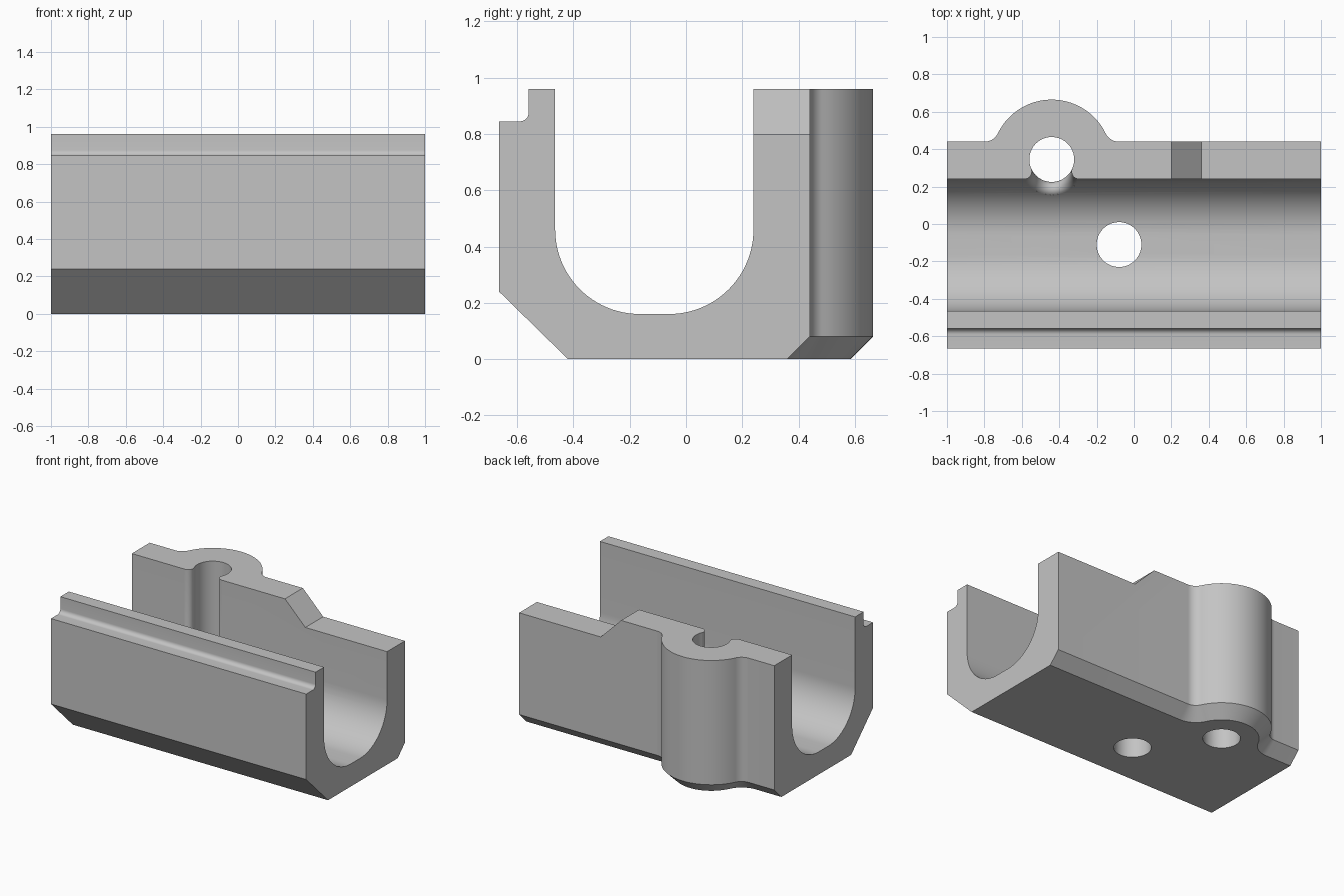
import bpy, bmesh
from math import sin, cos, pi, sqrt, atan2, acos
from mathutils import Vector

if "Cube" in bpy.data.objects:
    bpy.data.objects.remove(bpy.data.objects["Cube"])

grey = bpy.data.materials.new("plain grey")
grey.use_nodes = True
grey.diffuse_color = (0.55, 0.55, 0.55, 1)
grey.node_tree.nodes["Principled BSDF"].inputs["Base Color"].default_value = grey.diffuse_color


def arc(cx, cy, r, a0, a1, n):
    return [(cx + r * cos(a0 + (a1 - a0) * i / n), cy + r * sin(a0 + (a1 - a0) * i / n))
            for i in range(n + 1)]


def loft(name, loops, strip_caps=False):
    """Solid skinned through matching closed loops."""
    bm = bmesh.new()
    rings = [[bm.verts.new(p) for p in loop] for loop in loops]
    n = len(rings[0])
    for a, b in zip(rings, rings[1:]):
        for i in range(n):
            j = (i + 1) % n
            bm.faces.new((a[i], a[j], b[j], b[i]))
    for ring in (rings[0], rings[-1]):
        if strip_caps:
            for i in range(n // 2 - 1):
                bm.faces.new((ring[i], ring[i + 1], ring[n - 2 - i], ring[n - 1 - i]))
        else:
            bm.faces.new(ring)
    bmesh.ops.recalc_face_normals(bm, faces=bm.faces)
    mesh = bpy.data.meshes.new(name)
    bm.to_mesh(mesh)
    bm.free()
    mesh.materials.append(grey)
    obj = bpy.data.objects.new(name, mesh)
    bpy.context.collection.objects.link(obj)
    return obj


def boolean(target, cutter, operation="DIFFERENCE"):
    """Apply one boolean and discard the cutter."""
    bpy.context.view_layer.objects.active = target
    mod = target.modifiers.new("cut", "BOOLEAN")
    mod.operation, mod.solver, mod.object = operation, "EXACT", cutter
    bpy.ops.object.modifier_apply(modifier=mod.name)
    bpy.data.objects.remove(cutter)


# Shared dimensions
HOLE = Vector((-0.44, 0.345, 0))
HOLE_R, LIP_R = 0.12, 0.04
TOP, WALL_Y, FRONT_Y = 0.96, 0.24, -0.465
TROUGH_R, TROUGH_Z = 0.30, 0.46
AXIS_Y = WALL_Y - TROUGH_R

# Channel cross-section: front wall with ledge, round trough, thick back wall
profile = [(-0.42, 0), (-0.665, 0.24), (-0.665, 0.845)]
profile += arc(-0.59, 0.875, 0.03, -pi / 2, 0, 8)
profile += [(-0.56, TOP), (FRONT_Y, TOP)]
profile += arc(FRONT_Y + TROUGH_R, TROUGH_Z, TROUGH_R, pi, 1.5 * pi, 24)
profile += arc(AXIS_Y, TROUGH_Z, TROUGH_R, 1.5 * pi, 2 * pi, 24)
profile += [(WALL_Y, TOP), (0.8, TOP), (0.8, 0)]
body = loft("channel_block", [[(x, y, z) for y, z in profile] for x in (-1, 1)])


# Back outline with the filleted round boss, inset at the bottom for the chamfer
def outline(inset, z):
    R, r, back = 0.32, 0.08, 0.44
    dy = back + r - HOLE.y
    dx = sqrt((R + r) ** 2 - dy ** 2)
    a = atan2(dy, dx)
    pts = [(-1.2, -0.8), (-1.2, back - inset)]
    pts += arc(HOLE.x - dx, back + r, r + inset, -pi / 2, -a, 12)
    pts += arc(HOLE.x, HOLE.y, R - inset, pi - a, a, 48)[1:-1]
    pts += arc(HOLE.x + dx, back + r, r + inset, pi + a, 1.5 * pi, 12)
    pts += [(1.2, back - inset), (1.2, -0.8)]
    return [(x, y, z) for x, y in pts]


plan = loft("plan_block", [outline(0.08, 0), outline(0, 0.08), outline(0, 1.2)])
# the plan block starts exactly at the base, so lower its first ring a little
for v in plan.data.vertices:
    if v.co.z == 0:
        continue
boolean(body, plan, "INTERSECT")

# Step down in the back wall
notch = [(0.20, TOP), (0.36, 0.80), (1.2, 0.80), (1.2, 1.2), (0.20, 1.2)]
boolean(body, loft("notch_cutter", [[(x, y, z) for x, z in notch] for y in (0.1, 0.6)]))

# Boss hole and floor hole
for cx, cy in ((HOLE.x, HOLE.y), (-0.08, -0.11)):
    ring = arc(cx, cy, HOLE_R, 0, 2 * pi, 64)[:-1]
    boolean(body, loft("hole_cutter", [[(x, y, z) for x, y in ring] for z in (-0.2, 1.3)]))

# Rounded lip where the boss hole breaks into the trough
limit = acos((HOLE.y - WALL_Y - LIP_R) / (HOLE_R + LIP_R))
sections = []
for k in range(33):
    t = limit * (k / 16 - 1)
    c = HOLE + (HOLE_R + LIP_R) * Vector((sin(t), -cos(t), 0))
    reach = TROUGH_R + LIP_R
    c.z = TROUGH_Z - sqrt(max(0, reach ** 2 - (c.y - AXIS_Y) ** 2))
    to_hole = Vector((-sin(t), cos(t), 0))
    to_axis = Vector((0, AXIS_Y - c.y, TROUGH_Z - c.z)).normalized()
    low = [c + LIP_R * to_hole.slerp(to_axis, i / 12) for i in range(13)]
    low = [low[0] + 0.06 * to_hole] + low + [low[-1] + 0.03 * to_axis]
    sections.append(low + [Vector((p.x, p.y, 1.3)) for p in reversed(low)])
boolean(body, loft("lip_cutter", sections, True))

# Smooth curved walls, crisp edges
bpy.ops.object.select_all(action="DESELECT")
body.select_set(True)
bpy.context.view_layer.objects.active = body
bpy.ops.object.shade_smooth_by_angle(angle=0.5)
